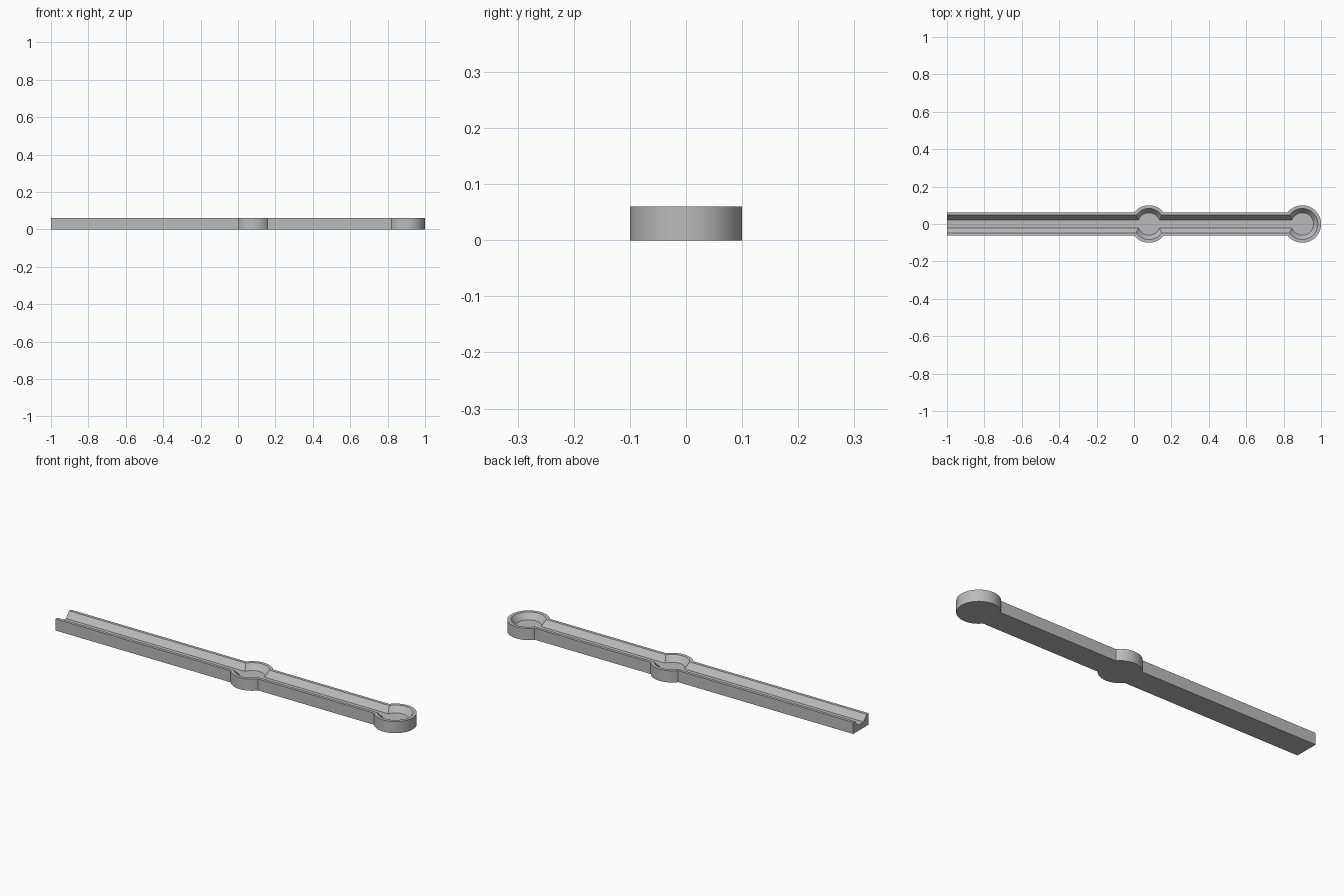
import bpy, bmesh

cube = bpy.data.objects.get("Cube")
if cube:
    bpy.data.objects.remove(cube, do_unlink=True)

HEIGHT, FLOOR = 0.06, 0.03
CENTRES = {"middle": 0.08, "end": 0.9}
OVER = 0.01                                  # how far cutters rise past the top

grey = bpy.data.materials.new("grey")
grey.use_nodes = True
colour = (0.5, 0.5, 0.5, 1)
grey.diffuse_color = colour
grey.node_tree.nodes["Principled BSDF"].inputs["Base Color"].default_value = colour


def finish(name, bm):
    bmesh.ops.recalc_face_normals(bm, faces=bm.faces)
    mesh = bpy.data.meshes.new(name)
    bm.to_mesh(mesh)
    bm.free()
    mesh.materials.append(grey)
    obj = bpy.data.objects.new(name, mesh)
    bpy.context.collection.objects.link(obj)
    return obj


def prism(name, profile, x0, x1):
    """Extrude a (y, z) profile along x."""
    bm = bmesh.new()
    face = bm.faces.new([bm.verts.new((x0, y, z)) for y, z in profile])
    moved = bmesh.ops.extrude_face_region(bm, geom=[face])["geom"]
    bmesh.ops.translate(bm, vec=(x1 - x0, 0, 0),
                        verts=[v for v in moved if isinstance(v, bmesh.types.BMVert)])
    return finish(name, bm)


def disc(name, x, r_low, r_high, z0, z1):
    bm = bmesh.new()
    bmesh.ops.create_cone(bm, cap_ends=True, segments=96, radius1=r_low,
                          radius2=r_high, depth=z1 - z0)
    bmesh.ops.translate(bm, verts=bm.verts, vec=(x, 0, (z0 + z1) / 2))
    return finish(name, bm)


def combine(obj, tool, operation):
    mod = obj.modifiers.new(tool.name, "BOOLEAN")
    mod.operation, mod.object, mod.solver = operation, tool, "EXACT"
    bpy.context.view_layer.objects.active = obj
    bpy.ops.object.modifier_apply(modifier=mod.name)
    bpy.data.objects.remove(tool, do_unlink=True)


# Straight bar
w = 0.0625
rail = prism("grooved_rail", [(-w, 0), (w, 0), (w, HEIGHT), (-w, HEIGHT)], -1, 0.9)

# Round bosses
for name, x in CENTRES.items():
    combine(rail, disc(name + "_boss", x, 0.1, 0.1, 0, HEIGHT), "UNION")

# Groove with sloping sides
low, high = 0.022, 0.047
rise = (high - low) / (HEIGHT - FLOOR) * OVER
groove = [(-low, FLOOR), (low, FLOOR), (high + rise, HEIGHT + OVER),
          (-high - rise, HEIGHT + OVER)]
combine(rail, prism("groove_cutter", groove, -1.1, 0.9), "DIFFERENCE")

# Conical pockets in the bosses
low, high = 0.06, 0.083
rise = (high - low) / (HEIGHT - FLOOR) * OVER
for name, x in CENTRES.items():
    combine(rail, disc(name + "_pocket", x, low, high + rise, FLOOR, HEIGHT + OVER),
            "DIFFERENCE")

bpy.ops.object.select_all(action="DESELECT")
rail.select_set(True)
bpy.context.view_layer.objects.active = rail
bpy.ops.object.shade_smooth_by_angle()
